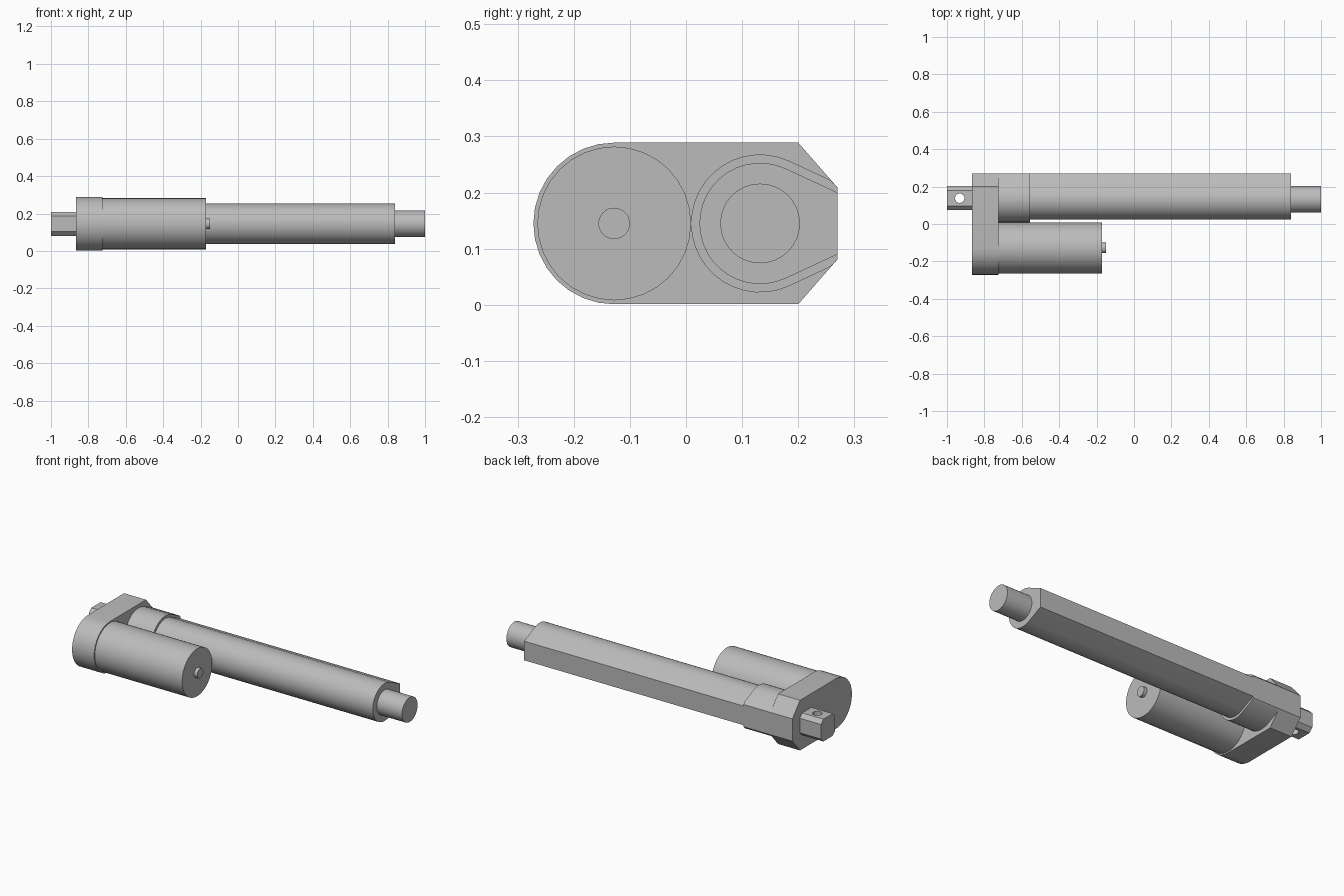
import bpy, bmesh
from math import radians, sin, cos

cube = bpy.data.objects.get("Cube")
if cube:
    bpy.data.objects.remove(cube, do_unlink=True)

# Single grey finish
grey = bpy.data.materials.new("grey metal")
grey.use_nodes = True
colour = (0.5, 0.5, 0.5, 1)
grey.diffuse_color = colour
grey.node_tree.nodes["Principled BSDF"].inputs["Base Color"].default_value = colour

MID = 0.145      # height of both axes
MOTOR_Y = -0.128
TUBE_Y = 0.132
BACK = 0.27      # flat back plane


def arc(y, r, start, end, steps):
    """Points of an arc in the y-z plane, angles in degrees from +y."""
    angles = [radians(start + (end - start) * i / steps) for i in range(steps + 1)]
    return [(y + r * cos(a), MID + r * sin(a)) for a in angles]


def circle(y, r, steps=32):
    return arc(y, r, 0, 360, steps)[:-1]


def extrude(name, profile, x0, x1):
    """Extrude a y-z profile along x."""
    bm = bmesh.new()
    face = bm.faces.new([bm.verts.new((x0, y, z)) for y, z in profile])
    grown = bmesh.ops.extrude_face_region(bm, geom=[face])["geom"]
    verts = [v for v in grown if isinstance(v, bmesh.types.BMVert)]
    bmesh.ops.translate(bm, verts=verts, vec=(x1 - x0, 0, 0))
    bmesh.ops.recalc_face_normals(bm, faces=bm.faces)
    mesh = bpy.data.meshes.new(name)
    bm.to_mesh(mesh)
    bm.free()
    mesh.materials.append(grey)
    obj = bpy.data.objects.new(name, mesh)
    bpy.context.collection.objects.link(obj)
    return obj


def smooth(obj):
    bpy.ops.object.select_all(action='DESELECT')
    obj.select_set(True)
    bpy.context.view_layer.objects.active = obj
    bpy.ops.object.shade_smooth_by_angle(angle=radians(24))


def mirrored(upper):
    """Close a list of upper points with their reflection about the axis height."""
    return upper + [(y, 2 * MID - z) for y, z in reversed(upper)]


def teardrop(r, tail):
    """Round front with tangent sides running to the back plane."""
    lower = [(y, 2 * MID - z) for y, z in tail]
    return arc(TUBE_Y, r, 65, 295, 24) + lower + tail[::-1]


# Gear housing: round motor end, chamfered back
housing = arc(MOTOR_Y, 0.144, 90, 270, 16) + mirrored([(0.20, 0.289), (BACK, 0.209)])[::-1]
parts = [extrude("gear_housing", housing, -0.865, -0.725)]

# Motor and its shaft stub
parts += [extrude("motor", circle(MOTOR_Y, 0.137), -0.725, -0.17),
          extrude("motor_shaft", circle(MOTOR_Y, 0.028), -0.17, -0.15)]

# Outer tube, its collar and the sliding rod
parts += [extrude("collar", teardrop(0.123, [(0.258, 0.222), (BACK, 0.209)]), -0.725, -0.555),
          extrude("outer_tube", teardrop(0.108, [(BACK, 0.2)]), -0.725, 0.84),
          extrude("rod", circle(TUBE_Y, 0.071), 0.84, 1.0)]

# Rear mounting lug with chamfered edges and a vertical pin hole
h, c = 0.064, 0.042
lug_profile = mirrored([(0.138 - h, MID + c), (0.138 - c, MID + h),
                        (0.138 + c, MID + h), (0.138 + h, MID + c)])
lug = extrude("mounting_lug", lug_profile, -1.0, -0.865)
bpy.ops.mesh.primitive_cylinder_add(vertices=32, radius=0.025, depth=0.4,
                                    location=(-0.932, 0.138, MID))
cutter = bpy.context.object
cutter.name = "pin_hole_cutter"
cutter.data.materials.append(grey)
hole = lug.modifiers.new("pin hole", 'BOOLEAN')
hole.operation = 'DIFFERENCE'
hole.solver = 'EXACT'
hole.object = cutter
bpy.context.view_layer.objects.active = lug
bpy.ops.object.modifier_apply(modifier=hole.name)
bpy.data.objects.remove(cutter, do_unlink=True)

for part in parts + [lug]:
    smooth(part)
